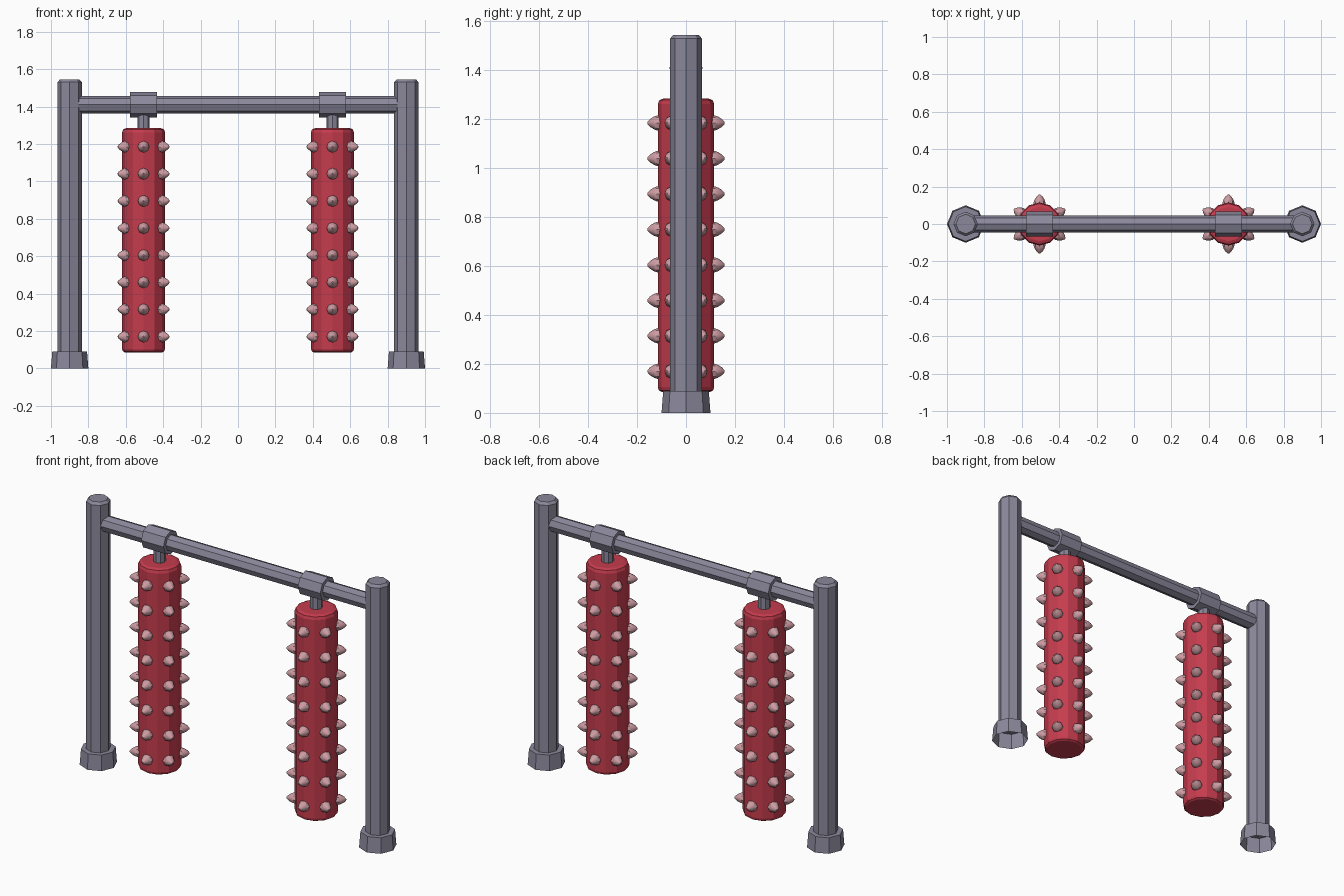
import bpy, bmesh, math
from mathutils import Matrix, Vector

if "Cube" in bpy.data.objects:
    bpy.data.objects.remove(bpy.data.objects["Cube"], do_unlink=True)


def make_material(name, colour):
    mat = bpy.data.materials.new(name)
    mat.use_nodes = True
    mat.diffuse_color = (*colour, 1)
    mat.node_tree.nodes["Principled BSDF"].inputs["Base Color"].default_value = (*colour, 1)
    return mat


metal = make_material("grey metal", (0.26, 0.25, 0.33))
red = make_material("red padding", (0.56, 0.045, 0.075))
pink = make_material("pale pink spike", (0.60, 0.33, 0.36))


def add_lathe(bm, profile, sides, matrix=Matrix(), turn=0.0, cap_start=True, cap_end=True):
    """Spin (radius, height) points around local z, then place the result."""
    rings = []
    for radius, height in profile:
        angles = [turn + math.tau * i / sides for i in range(sides)]
        rings.append([bm.verts.new(matrix @ Vector((radius * math.cos(a), radius * math.sin(a), height)))
                      for a in angles])
    for low, high in zip(rings, rings[1:]):
        for i in range(sides):
            j = (i + 1) % sides
            bm.faces.new((low[i], low[j], high[j], high[i]))
    if cap_start:
        bm.faces.new(rings[0][::-1])
    if cap_end:
        bm.faces.new(rings[-1])


def finish(name, bm, mat, location=(0, 0, 0), smooth=None):
    mesh = bpy.data.meshes.new(name)
    bm.to_mesh(mesh)
    bm.free()
    mesh.materials.append(mat)
    obj = bpy.data.objects.new(name, mesh)
    bpy.context.collection.objects.link(obj)
    obj.location = location
    if smooth:
        bpy.ops.object.select_all(action="DESELECT")
        obj.select_set(True)
        bpy.context.view_layer.objects.active = obj
        bpy.ops.object.shade_smooth_by_angle(angle=math.radians(smooth))
    return obj


def lathe(name, profile, sides, mat, location=(0, 0, 0), **options):
    bm = bmesh.new()
    add_lathe(bm, profile, sides, **options)
    return finish(name, bm, mat, location)


BAR_Z = 1.41
ALONG_X = Matrix.Rotation(math.pi / 2, 4, "Y")

# Crossbar between the posts
lathe("crossbar", [(0.046, -0.87), (0.046, 0.87)], 8, metal, (0, 0, BAR_Z), matrix=ALONG_X)

for side, sign in (("left", 1), ("right", -1)):
    # Hollow post with a flared foot, open underneath
    lathe(side + "_post", [(0.1, 0), (0.093, 0.09), (0.065, 0.09), (0.065, 1.53), (0.052, 1.545)],
          8, metal, (0.9 * sign, 0, 0), cap_start=False)

    # Collar around the crossbar and the short hanger below it
    x = 0.505 * sign
    lathe(side + "_collar", [(0.068, -0.072), (0.068, 0.072)], 8, metal, (x, 0, BAR_Z), matrix=ALONG_X)
    lathe(side + "_hanger", [(0.033, 1.27), (0.033, 1.37)], 8, metal, (x, 0, 0))

    # Padded bag with rounded rims
    lathe(side + "_bag", [(0.1, 0.086), (0.111, 0.092), (0.115, 0.105), (0.115, 1.262), (0.109, 1.278),
                          (0.092, 1.285)], 12, red, (x, 0, 0))

    # Rows of pointed studs around the bag
    bm = bmesh.new()
    stud = [(0.031, 0.1), (0.031, 0.117), (0.026, 0.131), (0.016, 0.147), (0.004, 0.158)]
    for row in range(8):
        for step in range(6):
            spin = Matrix.Rotation(math.radians(30 + 60 * step), 4, "Z")
            lift = Matrix.Translation((0, 0, 0.17 + 0.145 * row))
            add_lathe(bm, stud, 8, lift @ spin @ ALONG_X, cap_start=False)
    finish(side + "_studs", bm, pink, (x, 0, 0), smooth=40)
